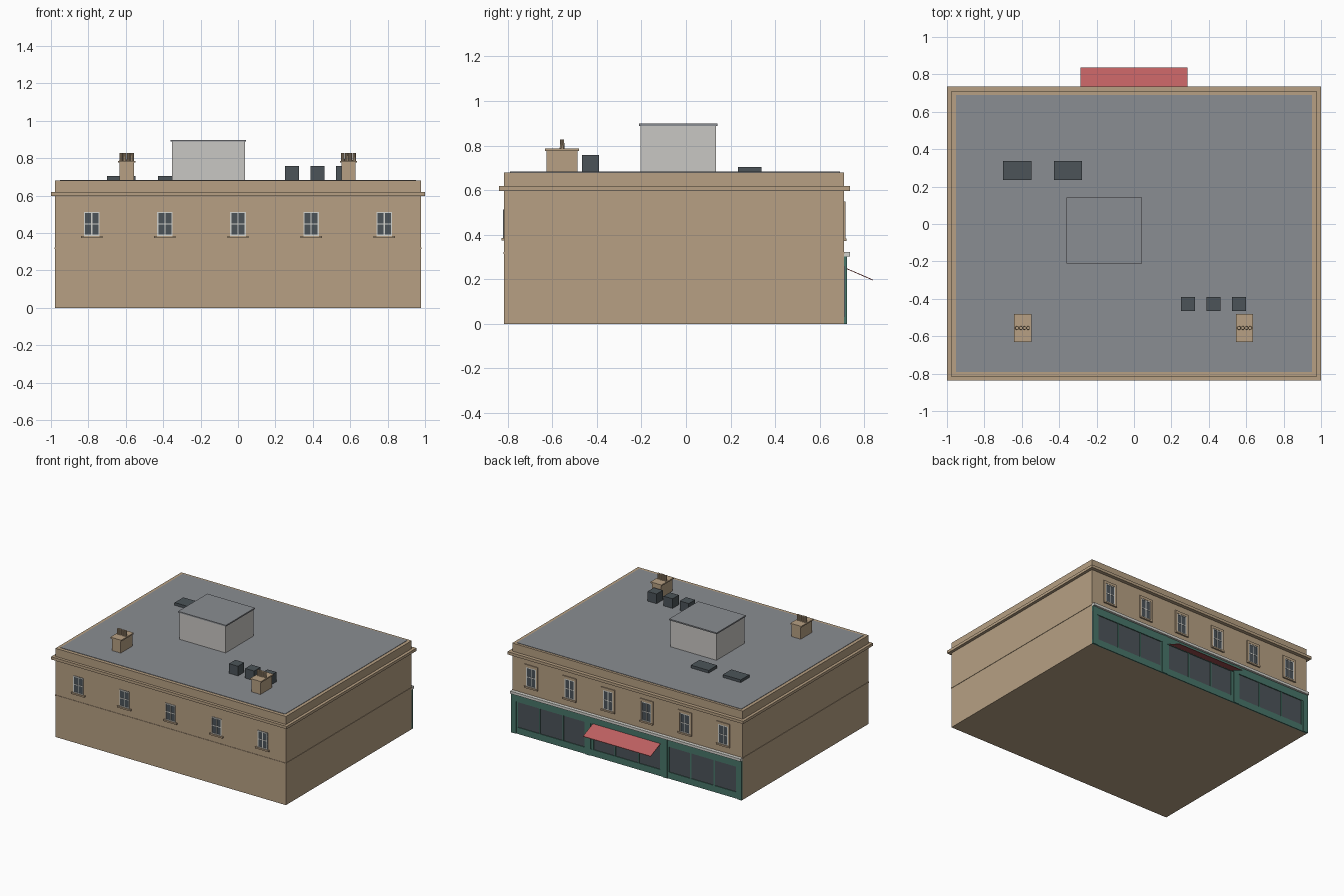
import bpy, bmesh, math
from mathutils import Matrix, Vector

if "Cube" in bpy.data.objects:
    bpy.data.objects.remove(bpy.data.objects["Cube"])


def material(name, r, g, b):
    lin = [((c / 255 + 0.055) / 1.055) ** 2.4 for c in (r, g, b)]
    m = bpy.data.materials.new(name)
    m.diffuse_color = (*lin, 1)
    m.use_nodes = True
    m.node_tree.nodes["Principled BSDF"].inputs["Base Color"].default_value = m.diffuse_color
    return m


STONE = material("tan stone", 183, 160, 131)
ROOF = material("roof grey", 138, 141, 146)
RENDER = material("pale render", 201, 199, 195)
DARK = material("dark slate glass", 76, 84, 89)
GREEN = material("shop green", 72, 118, 106)
TRIM = material("pale trim", 212, 211, 205)
RED = material("awning red", 190, 96, 97)


def boxes(name, mat, *bounds):
    """One object made of boxes given as (x0, x1, y0, y1, z0, z1)."""
    bm = bmesh.new()
    for x0, x1, y0, y1, z0, z1 in bounds:
        mtx = Matrix.Translation(((x0 + x1) / 2, (y0 + y1) / 2, (z0 + z1) / 2))
        mtx = mtx @ Matrix.Diagonal((x1 - x0, abs(y1 - y0), z1 - z0, 1))
        bmesh.ops.create_cube(bm, size=1, matrix=mtx)
    return finish(name, mat, bm)


def finish(name, mat, bm):
    me = bpy.data.meshes.new(name)
    bm.to_mesh(me)
    bm.free()
    me.materials.append(mat)
    ob = bpy.data.objects.new(name, me)
    bpy.context.collection.objects.link(ob)
    return ob


# Main block
W, F, B = 0.978, -0.816, 0.709          # half width, front and back planes
boxes("main_walls", STONE, (-W, W, F, B, 0, 0.68))
boxes("roof_cornice", STONE, (-1, 1, -0.838, 0.736, 0.597, 0.618))
boxes("string_course", STONE, (-W - .003, W + .003, F - .003, B + .002, 0.314, 0.323))
boxes("flat_roof", ROOF, (-0.953, 0.953, -0.79, 0.69, 0.66, 0.683))


def window(name, x, wall, s, z0, z1, hw):
    """Sash window on a wall plane; s is the outward y direction."""
    def b(xa, xb, depth, za, zb):
        return (x + xa, x + xb, wall, wall + s * depth, za, zb)
    t, m, zm = 0.007, 0.003, (z0 + z1) / 2
    boxes(name + "_glass", DARK, b(-hw, hw, 0.003, z0, z1))
    boxes(name + "_frame", TRIM,
          b(-hw, -hw + t, 0.005, z0, z1), b(hw - t, hw, 0.005, z0, z1),
          b(-hw + t, hw - t, 0.005, z1 - t, z1), b(-hw + t, hw - t, 0.005, z0, z0 + t),
          b(-m, m, 0.0045, z0 + t, z1 - t), b(-hw + t, hw - t, 0.0048, zm - m, zm + m))
    boxes(name + "_sill", STONE, b(-hw - 0.015, hw + 0.015, 0.012, z0 - 0.012, z0))


# Five front windows
for i in range(5):
    window(f"front_window_{i + 1}", (i - 2) * 0.391, F, -1, 0.385, 0.513, 0.042)

# Six rear windows with stone surrounds
for i in range(6):
    x, hw = (i - 2.5) * 0.326, 0.042
    window(f"rear_window_{i + 1}", x, B, 1, 0.383, 0.53, hw)
    boxes(f"rear_surround_{i + 1}", STONE,
          (x - hw - .015, x - hw, B, B + .007, 0.383, 0.55),
          (x + hw, x + hw + .015, B, B + .007, 0.383, 0.55),
          (x - hw, x + hw, B, B + .007, 0.53, 0.55))

# Rear shopfront: glass, fascia, stall riser, pilasters and mullions
boxes("shop_glass", DARK, (-W, W, B, B + 0.004, 0.03, 0.26))
boxes("shop_fascia", GREEN, (-W, W, B, B + 0.011, 0.245, 0.302))
boxes("shop_stall_riser", GREEN, (-W, W, B, B + 0.009, 0, 0.05))
pilasters = [(x - 0.02, x + 0.02, B, B + 0.014, 0, 0.302)
             for x in (-0.958, -0.326, 0.326, 0.958)]
boxes("shop_pilasters", GREEN, *pilasters)
bars = []
for c in (-0.642, 0, 0.642):
    for d in (-0.1, 0.1):
        bars.append((c + d - 0.005, c + d + 0.005, B, B + 0.008, 0.05, 0.245))
    for d in (-0.295, 0.295):
        bars.append((c + d - 0.012, c + d + 0.012, B, B + 0.008, 0.05, 0.245))
boxes("shop_mullions", GREEN, *bars)
boxes("shop_cornice", TRIM, (-W, W, B, 0.736, 0.302, 0.322))

# Sloping awning sheet
awning = boxes("awning", RED, (-0.287, 0.287, 0.72, 0.838, 0.246, 0.250))
for v in awning.data.vertices:
    if v.co.y > 0.8:
        v.co.z -= 0.051

# Rooftop stair housing with cap
boxes("roof_housing", RENDER, (-0.352, 0.038, -0.205, 0.134, 0.68, 0.888))
boxes("roof_housing_cap", ROOF, (-0.36, 0.044, -0.211, 0.142, 0.888, 0.898))

# Rooflights and plant units
for i, x in enumerate((-0.625, -0.353)):
    boxes(f"rooflight_{i + 1}", DARK, (x - .076, x + .076, 0.234, 0.338, 0.68, 0.704))
for i, x in enumerate((0.288, 0.425, 0.561)):
    boxes(f"plant_unit_{i + 1}", DARK, (x - .038, x + .038, -0.466, -0.39, 0.68, 0.757))

# Chimneys with a row of four pots each
for name, x in (("left", -0.595), ("right", 0.591)):
    y = -0.556
    boxes(name + "_chimney_stack", STONE, (x - .038, x + .038, y - .07, y + .07, 0.68, 0.776))
    boxes(name + "_chimney_cap", STONE, (x - .046, x + .046, y - .076, y + .076, 0.776, 0.786))
    bm = bmesh.new()
    for k in range(4):
        bmesh.ops.create_cone(bm, cap_ends=True, segments=10, radius1=0.0105, radius2=0.0095,
                              depth=0.044, matrix=Matrix.Translation((x + (k - 1.5) * .02, y, 0.805)))
    finish(name + "_chimney_pots", STONE, bm)
